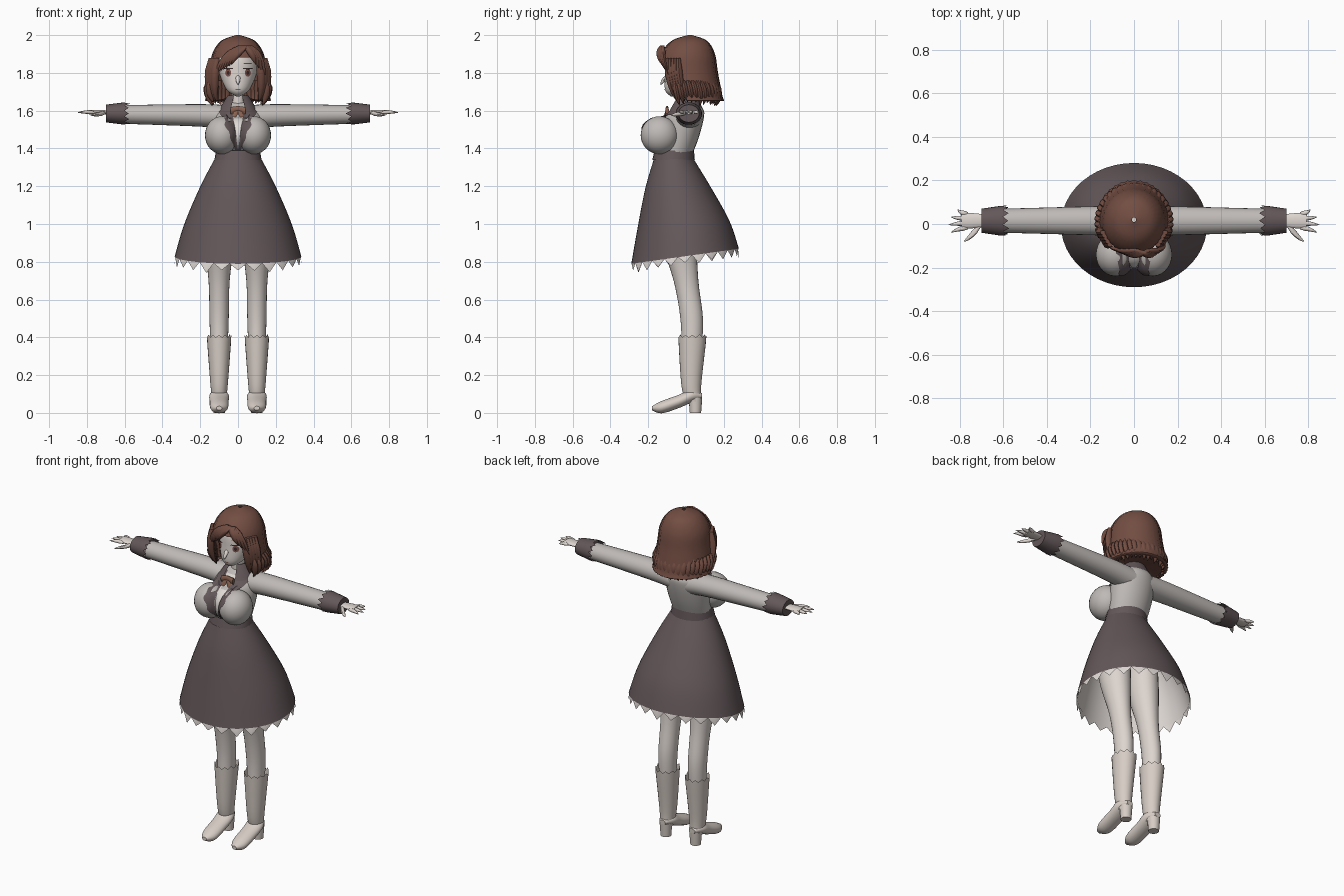
import bpy, bmesh, random
from math import sin, cos, pi, radians
from mathutils import Matrix, Vector
from mathutils.bvhtree import BVHTree

random.seed(4)
X, Y, Z = Vector((1, 0, 0)), Vector((0, 1, 0)), Vector((0, 0, 1))
SIDES = ((1, "left"), (-1, "right"))

cube = bpy.data.objects.get("Cube")
if cube:
    bpy.data.objects.remove(cube)


def material(name, *rgb):
    mat = bpy.data.materials.new(name)
    mat.use_nodes = True
    mat.diffuse_color = (*rgb, 1)
    mat.node_tree.nodes["Principled BSDF"].inputs["Base Color"].default_value = (*rgb, 1)
    return mat


HAIR = material("brown hair", .17, .075, .055)
DARK = material("plum cloth", .125, .095, .1)
BLOUSE = material("grey blouse", .52, .49, .47)
SKIN = material("pale skin", .72, .66, .62)
BOOT = material("cream leather", .68, .61, .56)
LACE = material("white lace", .74, .69, .66)
IRIS = material("red brown iris", .22, .09, .07)
RIBBON = material("rust ribbon", .25, .12, .08)
LASH = material("dark lash", .04, .025, .025)


def finish(name, bm, mat):
    mesh = bpy.data.meshes.new(name)
    bm.to_mesh(mesh)
    bm.free()
    mesh.materials.append(mat)
    mesh.polygons.foreach_set("use_smooth", [True] * len(mesh.polygons))
    mesh.set_sharp_from_angle(angle=radians(50))
    bpy.context.collection.objects.link(bpy.data.objects.new(name, mesh))


def skin(name, mat, rings, u, v, sides=24, caps=(0, -1), zig=0, ripple=0, cut=None, hem=False, trees=None):
    """Join elliptical rings (centre, u radius, v radius); zig makes the last ring jagged."""
    bm = bmesh.new()
    rows = []
    for centre, ru, rv in rings:
        row = []
        for i in range(sides):
            angle = 2 * pi * i / sides
            swell = 1 + ripple * (-1) ** i
            row.append(bm.verts.new(centre + swell * (u * ru * cos(angle) + v * rv * sin(angle))))
        rows.append(row)
    for vert in rows[-1][::2]:
        vert.co += u.cross(v) * zig * random.uniform(.6, 1)
    for low, high in zip(rows, rows[1:]):
        for i in range(sides):
            bm.faces.new((low[i - 1], low[i], high[i], high[i - 1]))
    for end in caps:
        bm.faces.new(rows[end])
    bmesh.ops.recalc_face_normals(bm, faces=bm.faces)
    if cut:
        gone = [f for f in bm.faces if cut(f.calc_center_median())]
        bmesh.ops.delete(bm, geom=gone, context="FACES")
    if hem:
        # the skirt hangs lower in front
        for vert in bm.verts:
            vert.co.z += .14 * vert.co.y * min(1, 2 * (1.36 - vert.co.z))
    if trees is not None:
        trees.append(BVHTree.FromBMesh(bm))
    finish(name, bm, mat)


def loft(name, mat, keys, depth=1, u=X, v=Y, centre=Vector(), steps=5, **options):
    """Smooth body through keys (position, radius, shift along v)."""
    keys = [Vector(key) for key in keys]
    axis = Z if v == Y else u.cross(v) if u == Y else Y
    padded = [keys[0], *keys, keys[-1]]
    samples = []
    for a, b, c, d in zip(padded, padded[1:], padded[2:], padded[3:]):
        for k in range(steps):
            t = k / steps
            samples.append(b + (c - a) * t / 2 + (a - 2.5 * b + 2 * c - d / 2) * t ** 2
                           + (1.5 * (b - c) + (d - a) / 2) * t ** 3)
    samples.append(keys[-1])
    rings = [(centre + axis * p + v * shift, r, r * depth) for p, r, shift in samples]
    skin(name, mat, rings, u, v, **options)


def strand(name, mat, start, bend, end, width, thick, u=X, v=Y):
    """Tapered strand along a bent path."""
    start, bend, end = Vector(start), Vector(bend), Vector(end)
    rings = []
    for k in range(9):
        t = k / 8
        taper = min(1, .5 + 2 * t) * (1 - t ** 3) + .06
        point = start.lerp(bend, t).lerp(bend.lerp(end, t), t)
        rings.append((point, width * taper, thick * taper))
    skin(name, mat, rings, u, v, sides=8)


def ball(name, mat, centre, size, trees):
    bm = bmesh.new()
    place = Matrix.Translation(centre) @ Matrix.Diagonal((*size, 1))
    bmesh.ops.create_uvsphere(bm, u_segments=28, v_segments=16, radius=1, matrix=place)
    trees.append(BVHTree.FromBMesh(bm))
    finish(name, bm, mat)


def drape(name, mat, rows, trees, lift, columns=8):
    """Lay a thin patch, given as rows (z, x start, x end), on the front of surfaces."""
    bm = bmesh.new()
    grid = []
    for z, first, last in rows:
        line = []
        for i in range(columns + 1):
            x = first + (last - first) * i / columns
            hits = [tree.ray_cast(Vector((x, -1, z)), Y)[0] for tree in trees]
            depths = [hit.y for hit in hits if hit]
            line.append(bm.verts.new((x, min(depths) - lift, z)) if depths else None)
        grid.append(line)
    for upper, lower in zip(grid, grid[1:]):
        for i in range(columns):
            quad = (upper[i], lower[i], lower[i + 1], upper[i + 1])
            if all(quad):
                face = bm.faces.new(quad)
                face.normal_update()
                if face.normal.y > 0:
                    face.normal_flip()
    finish(name, bm, mat)


def oval(x, z, width, height):
    angles = [pi * k / 8 for k in range(9)]
    return [(z + height * cos(a), x - width * sin(a), x + width * sin(a)) for a in angles]


# Skirt with pale lining, jagged lace hem and waistband
skirt = [(1.36, .115, -.067), (1.2, .2, -.045), (1, .285, -.015), (.83, .335, -.005)]
lining = [(z, r - .006, y) for z, r, y in skirt]
loft("skirt", DARK, skirt, .85, sides=48, caps=(), hem=True)
loft("skirt_lining", LACE, lining, .85, sides=48, caps=(), hem=True)
loft("lace_hem", LACE, [(.84, .33, -.005), (.83, .335, -.005)], .85, sides=48, caps=(), zig=-.055, hem=True)
loft("waistband", DARK, [(1.34, .125, -.066), (1.39, .116, -.062)], .9, caps=())

# Torso and bust
chest = []
loft("blouse_torso", BLOUSE, [(1.34, .11, -.066), (1.45, .125, -.035), (1.56, .13, -.01), (1.61, .1, .01),
     (1.65, .04, .01)], .8, trees=chest)
for s, side in SIDES:
    ball(side + "_bust", BLOUSE, (s * .085, -.14, 1.47), (.09, .1, .1), chest)
ball("bust_bridge", BLOUSE, (0, -.1, 1.47), (.09, .1, .1), chest)

# Shirt front and stepped lapels narrowing to the waist
fall = [k / 14 for k in range(15)]
drape("shirt_front", LACE, [(1.62 - .18 * t, .04 * (t - 1), .04 * (1 - t)) for t in fall], chest, .003)
for s, side in SIDES:
    rows = [(1.63 - .24 * t, s * .035 * (1 - t), s * (.015 + (.08 + .02 * (k % 4 > 1)) * (1 - t)))
            for k, t in enumerate(fall)]
    drape(side + "_lapel", DARK, rows, chest, .008)

# Neck, collar and ribbon
loft("neck", SKIN, [(1.6, .045, .01), (1.66, .036, 0), (1.75, .036, 0)])
loft("collar", DARK, [(1.68, .055, .005), (1.6, .105, 0)], .9, sides=32, caps=(),
     cut=lambda c: c.y < 0 and abs(c.x) < .6 - c.z / 3 - .025)
for s, side in SIDES:
    knot = (0, -.1, 1.61)
    loft(side + "_ribbon_loop", RIBBON, [(0, .008, 0), (s * .04, .01, -.01)], 2, Y, Z, Vector(knot), sides=10)
    strand(side + "_ribbon_tail", RIBBON, knot, (s * .02, -.11, 1.58), (s * .025, -.125, 1.54), .014, .005)

# Arms, cuffs and hands
for s, side in SIDES:
    def along(part, mat, keys, depth, **options):
        spots = [(s * x, r, z) for x, r, z in keys]
        loft(side + part, mat, spots, depth, Y, Z, Vector((0, .015, 1.58)), **options)

    along("_sleeve", BLOUSE, [(.05, .07, -.015), (.2, .066, -.005), (.6, .055, 0)], .9)
    along("_cuff", DARK, [(.7, .055, .005), (.6, .07, .005)], .85, caps=(0,), zig=-s * .03)
    along("_palm", SKIN, [(.66, .025, .01), (.73, .034, .012), (.79, .036, .012)], .35, sides=16)
    for k, finger in enumerate(("index", "middle", "ring", "little")):
        y, reach = .022 * k - .018, .85 - .01 * (k - 1) ** 2
        strand(f"{side}_{finger}_finger", SKIN, (s * .76, y, 1.59), (s * .8, y, 1.595),
               (s * reach, 1.6 * y - .01, 1.59), .011, .01, Y, Z)
    strand(side + "_thumb", SKIN, (s * .7, 0, 1.59), (s * .74, -.05, 1.58), (s * .78, -.08, 1.575), .018, .012, Y, Z)

# Legs and heeled boots
for s, side in SIDES:
    hip = Vector((s * .1, 0, 0))
    loft(side + "_leg", SKIN, [(1.2, .08, -.06), (.95, .083, -.045), (.7, .056, 0), (.5, .051, .03), (.33, .045, .03)],
         1.17, centre=hip)
    loft(side + "_boot_shaft", BOOT, [(.06, .036, .04), (.15, .046, .028), (.4, .065, .034)], 1.15, centre=hip,
         caps=(), zig=.018)
    loft(side + "_boot_foot", BOOT, [(-.18, .015, .025), (-.13, .046, .03), (-.04, .05, .06), (.03, .05, .09),
         (.085, .02, .09)], .7, v=Z, centre=hip)
    loft(side + "_boot_heel", BOOT, [(.08, .036, .05), (0, .03, .05)], centre=hip, sides=16)

# Head and face
face = []
loft("head", SKIN, [(1.676, .01, -.07), (1.71, .06, -.045), (1.8, .1, 0), (1.87, .105, .01), (1.94, .08, .01)], 1.1,
     sides=32, trees=face)
strand("nose", SKIN, (0, -.1, 1.79), (0, -.12, 1.76), (0, -.135, 1.735), .012, .012)
drape("mouth", RIBBON, oval(0, 1.712, .015, .003), face, .002)
for s, side in SIDES:
    x = s * .052
    drape(side + "_eye_white", LACE, oval(x, 1.8, .025, .02), face, .002)
    drape(side + "_iris", IRIS, oval(x, 1.8, .016, .02), face, .004)
    drape(side + "_pupil", LASH, oval(x, 1.8, .007, .01), face, .006)
    drape(side + "_upper_lash", LASH, oval(x, 1.823, .028, .004), face, .006)
    drape(side + "_eyebrow", HAIR, oval(x, 1.85, .024, .003), face, .004)


# Bobbed hair, a ribbed shell left open at the face
def face_opening(c):
    return c.z < 1.88 and c.y < max(0, 1.85 - c.z) / 2 - .095 and (abs(c.x) < .125 or c.z < 1.8)


loft("hair_shell", HAIR, [(2, .01, .02), (1.97, .088, .018), (1.9, .135, .01), (1.8, .15, .01), (1.68, .167, .015),
     (1.65, .16, .02), (1.67, .04, .01)], 1.05, sides=72, ripple=.012, caps=(), cut=face_opening)

# Ragged lock ends round the nape
for k in range(26):
    angle = radians(9 * k - 23)
    out = Vector((cos(angle), sin(angle), 0))
    lift = Vector((0, .02, random.uniform(-.01, .01)))
    strand(f"nape_lock_{k}", HAIR, out * .155 + Z * 1.76, out * .175 + Z * 1.68 + lift, out * .14 + Z * 1.635 + lift,
           .02, .015)

# Side locks framing the cheeks
for s, side in SIDES:
    for k in range(5):
        shift = Vector((s * .008 * k, .014 * k, 0))
        strand(f"{side}_cheek_lock_{k}", HAIR, shift + Vector((s * .11, -.095, 1.88)),
               shift + Vector((s * .135, -.1, 1.74)), shift + Vector((s * .112, -.045, 1.645)), .022, .018)

# Fringe swept both ways from an off-centre parting
parting = Vector((.045, -.13, 1.945))
for name, sweep, count in (("right", -1, 7), ("left", .6, 4)):
    for k in range(count):
        q = k / (count - 1)
        bend = Vector((sweep * (.05 + .075 * q), -.03 + .03 * q, -.045))
        tip = Vector((sweep * (.08 + .085 * q), .035 * q, -.1 - .055 * q))
        root = parting + Vector((sweep * .03 * q, .01 * q, 0))
        strand(f"{name}_fringe_lock_{k}", HAIR, root, parting + bend, parting + tip, .02, .012)
